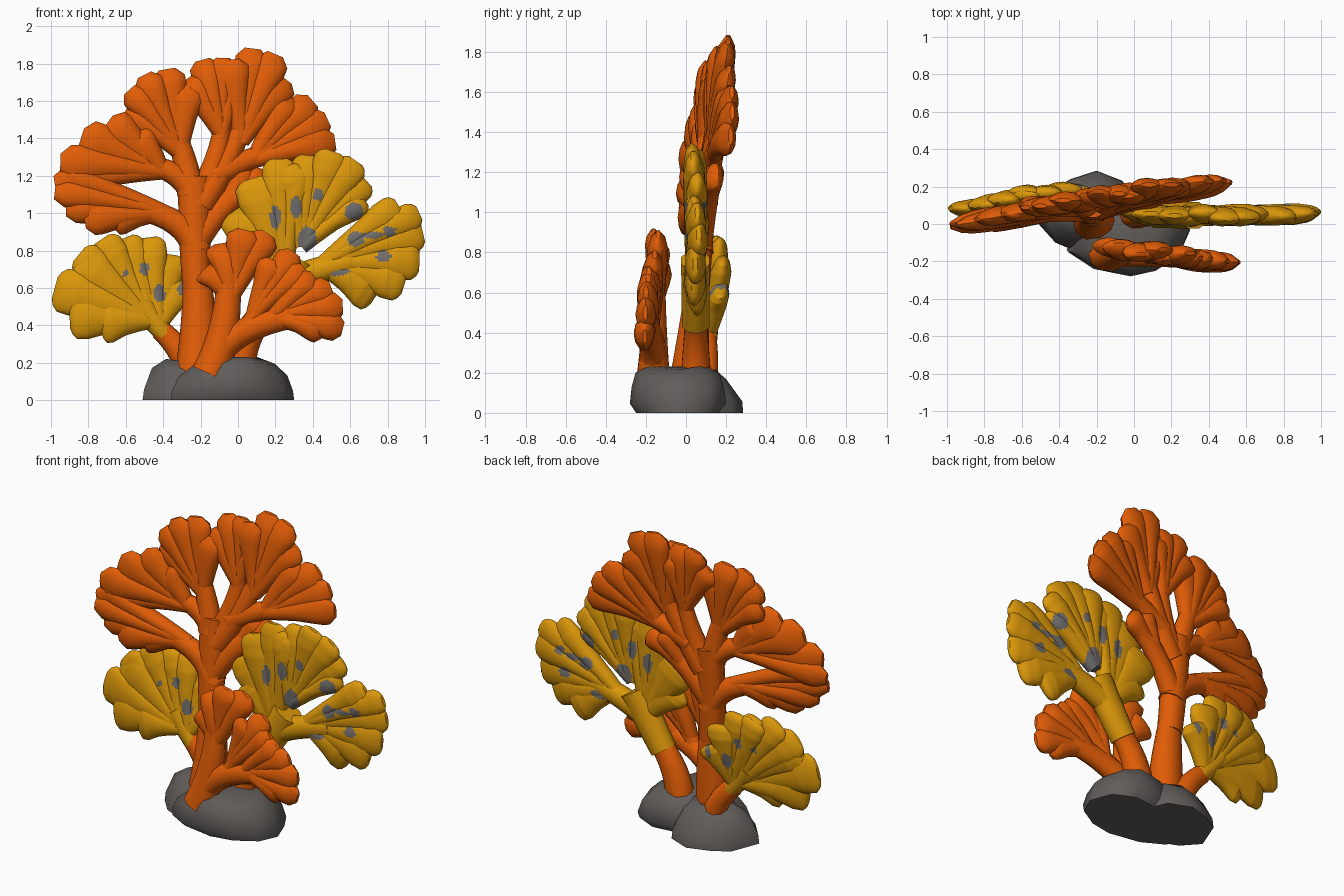
import bpy, bmesh, math, random
from mathutils import Vector

random.seed(4)
if "Cube" in bpy.data.objects:
    bpy.data.objects.remove(bpy.data.objects["Cube"], do_unlink=True)


def material(name, r, g, b):
    m = bpy.data.materials.new(name)
    m.use_nodes = True
    m.diffuse_color = (r, g, b, 1)
    m.node_tree.nodes["Principled BSDF"].inputs["Base Color"].default_value = (r, g, b, 1)
    return m


ORANGE = material("coral orange", .75, .108, .002)
YELLOW = material("coral yellow", .71, .31, .003)
GREY = material("spot grey", .165, .155, .15)
STONE = material("rock grey", .118, .108, .1)


def finish(bm, name, mats, angle):
    bmesh.ops.recalc_face_normals(bm, faces=bm.faces)
    mesh = bpy.data.meshes.new(name)
    bm.to_mesh(mesh)
    bm.free()
    for m in mats:
        mesh.materials.append(m)
    ob = bpy.data.objects.new(name, mesh)
    bpy.context.collection.objects.link(ob)
    bpy.ops.object.select_all(action="DESELECT")
    ob.select_set(True)
    bpy.context.view_layer.objects.active = ob
    bpy.ops.object.shade_smooth_by_angle(angle=math.radians(angle))


def skin(bm, rings):
    """Bridge a list of point rings into a closed skin."""
    loops = [[bm.verts.new(p) for p in ring] for ring in rings]
    n = len(loops[0])
    for a, b in zip(loops, loops[1:]):
        for i in range(n):
            j = (i + 1) % n
            bm.faces.new((a[i], a[j], b[j], b[i]))
    bm.faces.new(loops[0])
    bm.faces.new(loops[-1])


def sample(keys, t):
    """Linear lookup in (t, width, depth) keys."""
    for a, b in zip(keys, keys[1:]):
        if t <= b[0]:
            f = (t - a[0]) / (b[0] - a[0])
            return [p + (q - p) * f for p, q in zip(a[1:], b[1:])]
    return keys[-1][1:]


def limb(bm, points, keys, rings, sides):
    """Sweep a flattened oval along a curved path."""
    def at(t):
        a, b, c = points
        return a * (1 - t) ** 2 + b * 2 * t * (1 - t) + c * t * t
    out = []
    for k in range(rings + 1):
        t = k / rings
        d = at(min(t + .02, 1)) - at(max(t - .02, 0))
        side = Vector((d.z, 0, -d.x)).normalized()
        w, h = sample(keys, t)
        out.append([at(t) + side * w * math.cos(u) + Vector((0, h * math.sin(u), 0))
                    for u in (math.tau * i / sides for i in range(sides))])
    skin(bm, out)


def branches(name, plane, specs, mat):
    """Each spec: start, bend, end (x, z), start radius, end radius."""
    bm = bmesh.new()
    for a, b, c, r, s in specs:
        pts = [Vector((x, plane(x, z), z)) for x, z in (a, b, c)]
        limb(bm, pts, [(0, r, r * .9), (1, s, s * .75)], 8, 10)
    finish(bm, name, [mat], 50)


def fans(name, plane, groups, mat, spots=()):
    """Each group: root (x, z) and the lobe tips around its scalloped rim."""
    bm = bmesh.new()
    rings, sides = (36, 32) if spots else (10, 12)
    for root, tips in groups:
        root = Vector((root[0], 0, root[1]))
        tips = [Vector((x, 0, z)) for x, z in tips]
        gaps = [(a - b).length for a, b in zip(tips, tips[1:])]
        for i, tip in enumerate(tips):
            near = gaps[max(i - 1, 0):i + 1]
            w = .67 * sum(near) / len(near)
            bend = root.lerp(tip, .5) + Vector((0, 0, .02))
            pts = [root.copy(), bend, tip.copy()]
            for p, push in zip(pts, (0, .6, 1)):
                p.y = plane(p.x, p.z) + push * random.uniform(-.025, .025)
            limb(bm, pts, [(0, .04, .04), (.5, w * .72, .052), (.78, w * 1.02, .052),
                           (.92, w, .038), (.98, w * .75, .024), (1, w * .5, .012)], rings, sides)
    for f in bm.faces:
        c = f.calc_center_median()
        f.material_index = int(any(((c.x - x) / rx) ** 2 + ((c.z - z) / rz) ** 2 < 1
                                   for x, z, rx, rz in spots))
    finish(bm, name, [mat, GREY] if spots else [mat], 45)


def rock(name, outline, levels):
    """Stack scaled copies of an outline: (height, x scale, y scale) per level."""
    bm = bmesh.new()
    mid = sum((Vector(p) for p in outline), Vector((0, 0))) / len(outline)
    rings = []
    for z, sx, sy in levels:
        ring = [Vector(p) - mid for p in outline]
        rings.append([(mid.x + p.x * sx, mid.y + p.y * sy, z * random.uniform(.94, 1.03))
                      for p in ring])
    skin(bm, rings)
    finish(bm, name, [STONE], 55)


# Rocks
rock("back_rock", [(-.51, 0), (-.44, .18), (-.34, .24), (-.2, .285), (-.06, .23), (.02, .05),
                   (-.1, -.1), (-.3, -.15), (-.42, -.1)],
     [(0, 1, 1), (.06, .97, .98), (.17, .8, .6), (.22, .5, .35)])
rock("front_rock", [(-.36, -.15), (-.22, -.24), (-.02, -.28), (.12, -.25), (.25, -.16),
                    (.3, -.03), (.25, .13), (.12, .2), (-.12, .17), (-.3, .04)],
     [(0, 1, .86), (.05, .98, 1), (.13, .88, .96), (.2, .66, .87), (.225, .4, .66)])

# Tall colony
tall = lambda x, z: .03 + .12 * x + .08 * z
branches("tall_branches", tall, [
    ((-.22, .12), (-.2, .4), (-.22, .65), .12, .075),
    ((-.22, .6), (-.24, .85), (-.23, 1.2), .075, .09),
    ((-.22, .8), (-.27, .98), (-.55, 1.02), .08, .055),
    ((-.24, 1.1), (-.32, 1.25), (-.5, 1.25), .07, .05),
    ((-.25, 1.1), (-.28, 1.3), (-.34, 1.45), .075, .05),
    ((-.2, 1.1), (-.1, 1.28), (-.08, 1.5), .07, .045),
    ((-.2, 1.05), (-.06, 1.25), (.03, 1.48), .08, .05),
    ((-.12, 1.2), (0, 1.27), (.2, 1.34), .07, .05),
    ((-.22, .85), (-.1, 1.05), (.06, 1.14), .07, .06)], ORANGE)
fans("tall_fans", tall, [
    ((-.38, 1), [(-.68, .97), (-.82, .96), (-.92, 1.02), (-.98, 1.11), (-.95, 1.21)]),
    ((-.4, 1.22), [(-.98, 1.16), (-.95, 1.27), (-.84, 1.4), (-.7, 1.48), (-.56, 1.42)]),
    ((-.31, 1.32), [(-.6, 1.55), (-.58, 1.66), (-.5, 1.74), (-.38, 1.77), (-.27, 1.68)]),
    ((-.09, 1.42), [(-.27, 1.72), (-.19, 1.82), (-.08, 1.83), (-.01, 1.74)]),
    ((.02, 1.38), [(-.04, 1.82), (.08, 1.88), (.2, 1.85), (.25, 1.72)]),
    ((.08, 1.28), [(.28, 1.62), (.4, 1.6), (.48, 1.5), (.52, 1.38)]),
    ((-.08, 1.02), [(.06, 1.24), (.16, 1.2)])], ORANGE)

# Front colony
front = lambda x, z: -.185 - .1 * x + .05 * z
branches("front_branches", front, [
    ((-.15, .14), (-.06, .34), (-.05, .62), .1, .065),
    ((-.1, .26), (0, .4), (.32, .45), .08, .06),
    ((.06, .4), (.12, .5), (.2, .62), .05, .045)], ORANGE)
fans("front_fans", front, [
    ((-.04, .54), [(-.16, .72), (-.08, .84), (.04, .91), (.16, .89)]),
    ((.08, .45), [(.19, .75), (.3, .79), (.36, .7)]),
    ((.18, .44), [(.41, .66), (.5, .6), (.56, .5), (.56, .38), (.46, .36)])], ORANGE)

# Right spotted colony
right = lambda x, z: .05 - .01 * x
branches("right_stalk", right, [((0, .15), (.02, .35), (.15, .48), .09, .07)], ORANGE)
branches("right_stem", right, [
    ((.12, .44), (.2, .56), (.32, .76), .08, .1),
    ((.24, .62), (.4, .7), (.62, .74), .075, .065)], YELLOW)
fans("right_fans", right, [
    ((.24, .62), [(.02, .86), (-.01, 1.02), (.09, 1.19), (.22, 1.29), (.32, 1.24)]),
    ((.34, .82), [(.27, 1.26), (.38, 1.31), (.51, 1.33), (.63, 1.28), (.69, 1.17), (.68, 1.07)]),
    ((.44, .72), [(.86, 1.04), (.97, 1.0), (.99, .89), (.97, .74), (.89, .62), (.74, .56)])],
    YELLOW,
    [(.2, .98, .03, .065), (.31, 1.03, .03, .06), (.43, 1.1, .028, .035), (.62, 1.01, .05, .05),
     (.37, .86, .05, .07), (.63, .86, .045, .04), (.72, .88, .05, .02), (.81, .9, .035, .03),
     (.78, .77, .04, .03), (.53, .69, .07, .025)])

# Left spotted colony
left = lambda x, z: .11 + .16 * x + .18 * z
branches("left_stalk", left, [((-.26, .15), (-.3, .28), (-.42, .38), .075, .055)], ORANGE)
branches("left_stem", left, [((-.39, .35), (-.45, .42), (-.52, .52), .05, .07)], YELLOW)
fans("left_fans", left, [
    ((-.42, .4), [(-.3, .64), (-.37, .78), (-.48, .87), (-.6, .87)]),
    ((-.46, .42), [(-.6, .86), (-.73, .86), (-.85, .78)]),
    ((-.46, .42), [(-.86, .73), (-.98, .6), (-.9, .44), (-.74, .41)])],
    YELLOW,
    [(-.5, .7, .025, .035), (-.42, .57, .03, .05), (-.3, .6, .025, .04), (-.6, .68, .02, .02)])
